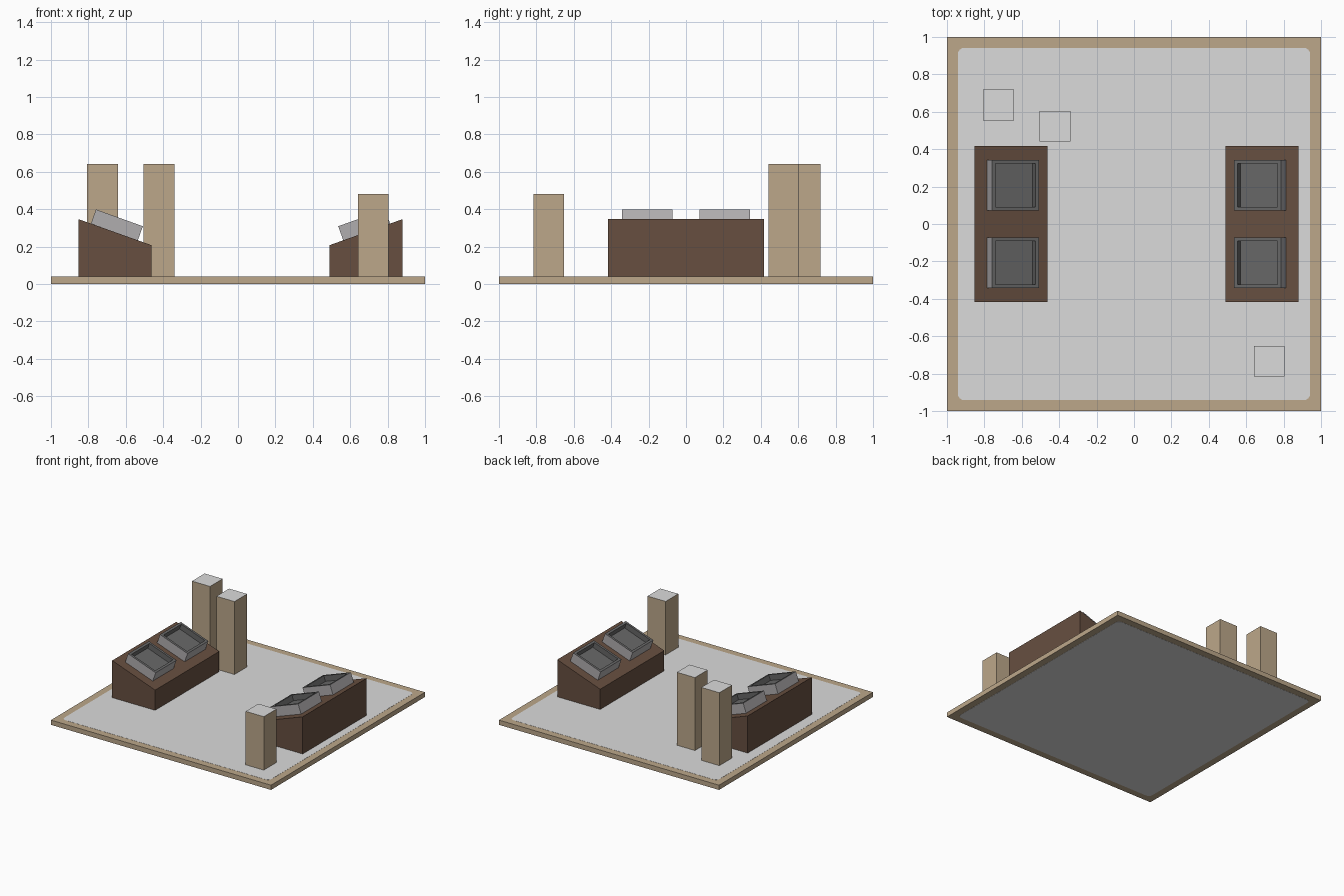
import bpy, bmesh, math
from mathutils import Matrix, Vector

if "Cube" in bpy.data.objects:
    bpy.data.objects.remove(bpy.data.objects["Cube"])


def material(name, rgb):
    lin = [((c / 255 + 0.055) / 1.055) ** 2.4 for c in rgb]
    m = bpy.data.materials.new(name)
    m.diffuse_color = (*lin, 1)
    m.use_nodes = True
    m.node_tree.nodes["Principled BSDF"].inputs["Base Color"].default_value = m.diffuse_color
    return m


TAN = material("tan", (188, 167, 138))
PALE = material("pale grey", (219, 219, 219))
BROWN = material("dark brown", (103, 79, 64))
CASE = material("mid grey", (176, 173, 175))
SCREEN = material("dark grey", (103, 103, 103))


def finish(bm, name, mats, matrix=Matrix()):
    bmesh.ops.recalc_face_normals(bm, faces=bm.faces)
    me = bpy.data.meshes.new(name)
    bm.to_mesh(me)
    bm.free()
    for m in mats:
        me.materials.append(m)
    ob = bpy.data.objects.new(name, me)
    ob.matrix_world = matrix
    bpy.context.collection.objects.link(ob)
    return ob


def box_mesh(sx, sy, z0, z1):
    bm = bmesh.new()
    bmesh.ops.create_cube(bm, size=1)
    for v in bm.verts:
        v.co = Vector((v.co.x * sx, v.co.y * sy, z1 if v.co.z > 0 else z0))
    bm.normal_update()
    return bm


def top_face(bm):
    return max(bm.faces, key=lambda f: f.calc_center_median().z)


# Floor slab, with a rounded panel showing on its top and underside
finish(box_mesh(2, 2, 0.001, 0.04), "floor_slab", [TAN])
panel = box_mesh(1.884, 1.884, 0, 0.041)
upright = [e for e in panel.edges if abs(e.verts[0].co.z - e.verts[1].co.z) > 0.01]
bmesh.ops.bevel(panel, geom=upright, offset=0.035, segments=4, profile=0.5,
                affect='EDGES')
finish(panel, "floor_panel", [PALE])

# Pillars with pale tops
for i, (x, y, top) in enumerate([(-0.724, 0.636, 0.64), (-0.422, 0.522, 0.64),
                                 (0.723, -0.733, 0.48)]):
    bm = box_mesh(0.164, 0.164, 0.04, top)
    top_face(bm).material_index = 1
    finish(bm, f"pillar_{i + 1}", [TAN, PALE], Matrix.Translation((x, y, 0)))


# Sloped consoles, each carrying two recessed screens
def console(side, x, turn):
    place = Matrix.Translation((x, 0, 0)) @ Matrix.Rotation(turn, 4, 'Z')
    bm = box_mesh(0.39, 0.832, 0.04, 0.346)
    for v in bm.verts:
        if v.co.z > 0.1 and v.co.x > 0:
            v.co.z = 0.207
    finish(bm, f"{side}_console", [BROWN], place)
    for n, y in enumerate((-0.207, 0.207)):
        bm = box_mesh(0.266, 0.27, 0, 0.08)
        face = top_face(bm)
        rim = bmesh.ops.inset_region(bm, faces=[face], thickness=0.027)['faces']
        hole = bmesh.ops.extrude_discrete_faces(bm, faces=[face])['faces'][0]
        bmesh.ops.translate(bm, verts=hole.verts, vec=(0, 0, -0.045))
        bm.normal_update()
        # everything but the outer sides and base is dark
        for f in bm.faces:
            c = f.calc_center_median()
            inside = abs(c.x) < 0.125 and abs(c.y) < 0.127 and c.z > 0.01
            f.material_index = 1 if inside or c.z > 0.079 else 0
        tilt = Matrix.Translation((-0.004, y, 0.278)) @ Matrix.Rotation(
            math.radians(19.7), 4, 'Y')
        finish(bm, f"{side}_screen_{n + 1}", [CASE, SCREEN], place @ tilt)


console("left", -0.657, 0)
console("right", 0.684, math.pi)
